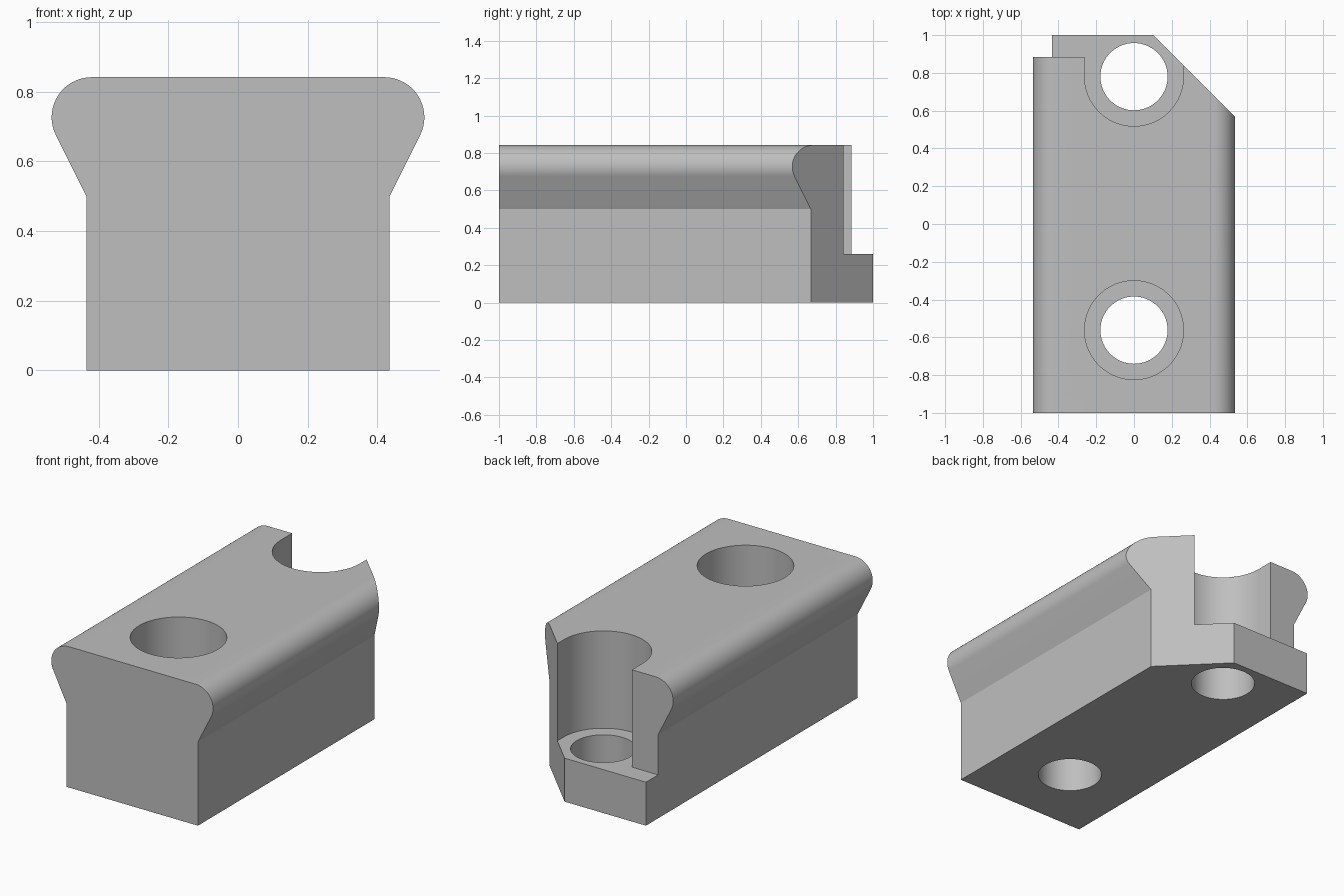
import bpy, bmesh, math
from mathutils import Vector

if "Cube" in bpy.data.objects:
    bpy.data.objects.remove(bpy.data.objects["Cube"], do_unlink=True)

LENGTH, TOP, FLOOR = 2.0, 0.842, 0.26
HOLE_R, BORE_R = 0.178, 0.262
FRONT_Y, BACK_Y, STEP_Y = -0.562, 0.78, 0.885

grey = bpy.data.materials.new("plain grey")
grey.use_nodes = True
colour = (0.52, 0.52, 0.52, 1)
grey.diffuse_color = colour
grey.node_tree.nodes["Principled BSDF"].inputs["Base Color"].default_value = colour


def arc(cx, cy, r, start, end, steps):
    angles = [math.radians(start + (end - start) * i / steps) for i in range(steps + 1)]
    return [(cx + r * math.cos(a), cy + r * math.sin(a)) for a in angles]


def prism(name, outline, direction):
    """Extrude a closed outline of 3D points into a solid."""
    bm = bmesh.new()
    face = bm.faces.new([bm.verts.new(p) for p in outline])
    moved = bmesh.ops.extrude_face_region(bm, geom=[face])["geom"]
    bmesh.ops.translate(bm, vec=Vector(direction),
                        verts=[g for g in moved if isinstance(g, bmesh.types.BMVert)])
    bmesh.ops.recalc_face_normals(bm, faces=bm.faces)
    mesh = bpy.data.meshes.new(name)
    bm.to_mesh(mesh)
    bm.free()
    mesh.materials.append(grey)
    obj = bpy.data.objects.new(name, mesh)
    bpy.context.collection.objects.link(obj)
    return obj


def cut(target, name, outline, bottom, top):
    """Remove a vertical prism drawn in plan."""
    cutter = prism(name, [(x, y, bottom) for x, y in outline], (0, 0, top - bottom))
    cutter.hide_render = True
    bpy.context.view_layer.objects.active = target
    mod = target.modifiers.new(name, 'BOOLEAN')
    mod.operation = 'DIFFERENCE'
    mod.solver = 'EXACT'
    mod.object = cutter
    bpy.ops.object.modifier_apply(modifier=name)
    bpy.data.objects.remove(cutter, do_unlink=True)


# Rail body: narrow base flaring to rounded shoulders
right_half = [(0.435, 0), (0.435, 0.5)] + arc(0.42, 0.727, 0.115, -27, 90, 20)
profile = right_half + [(-x, z) for x, z in reversed(right_half)]
body = prism("rail_block", [(x, -LENGTH / 2, z) for x, z in profile], (0, LENGTH, 0))

# Chamfered back corner
cut(body, "corner_cutter", [(0.003, 1.1), (0.703, 0.4), (0.703, 1.1)], -0.1, 1)

# Front counterbore
cut(body, "front_bore_cutter", arc(0, FRONT_Y, BORE_R, 0, 354, 59), FLOOR, 1)

# Back counterbore opening into the stepped end
pocket = arc(0, BACK_Y, BORE_R, 180, 360, 32)
pocket += [(BORE_R, STEP_Y), (0.7, STEP_Y), (0.7, 1.1),
           (-0.7, 1.1), (-0.7, STEP_Y), (-BORE_R, STEP_Y)]
cut(body, "back_bore_cutter", pocket, FLOOR, 1)

# Screw holes through the floor
for label, y in (("front", FRONT_Y), ("back", BACK_Y)):
    cut(body, label + "_hole_cutter", arc(0, y, HOLE_R, 0, 354, 59), -0.1, 0.5)

body.select_set(True)
bpy.context.view_layer.objects.active = body
bpy.ops.object.shade_smooth_by_angle(angle=math.radians(25))
